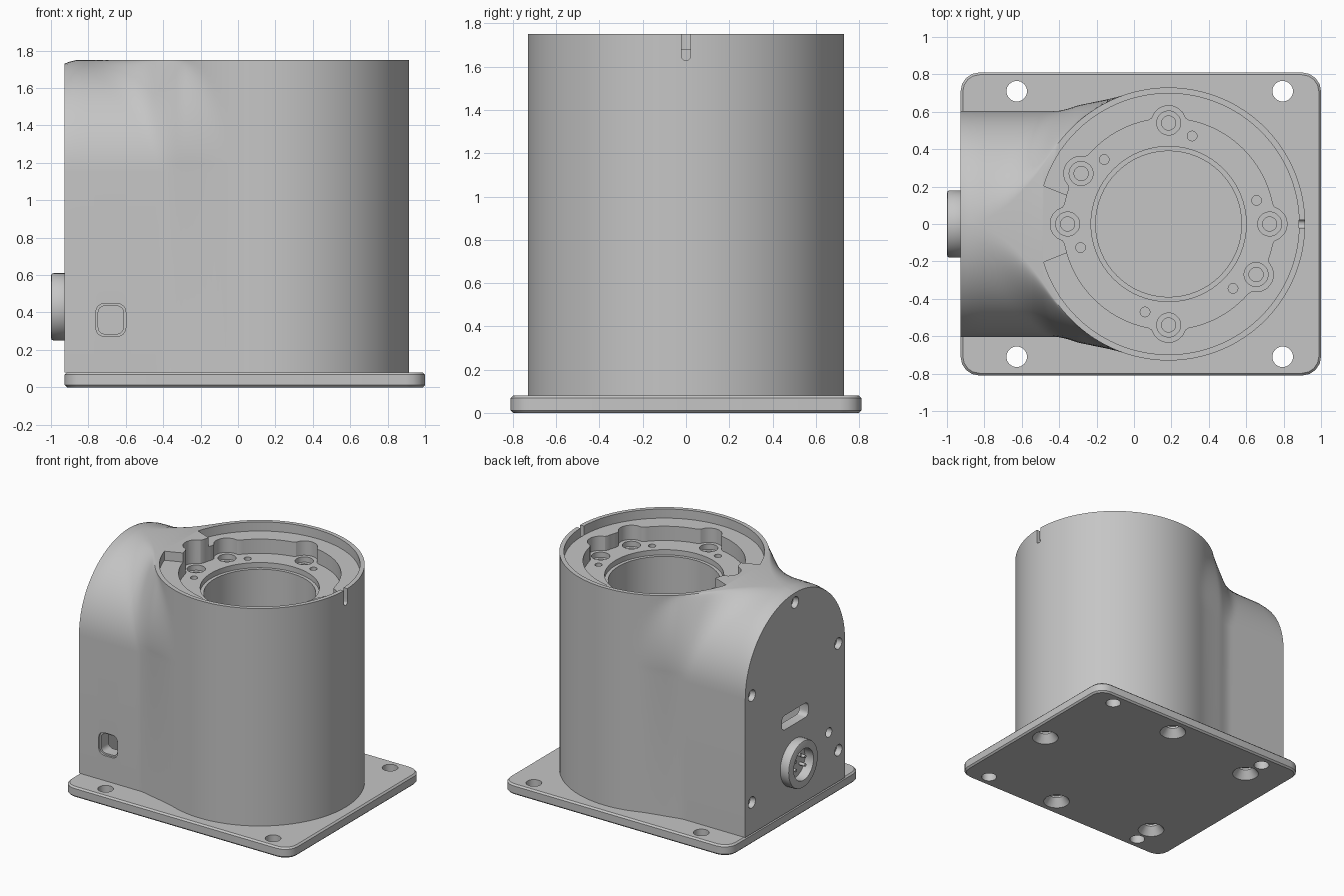
import bpy, bmesh, math
from mathutils import Matrix, Vector

if "Cube" in bpy.data.objects:
    bpy.data.objects.remove(bpy.data.objects["Cube"], do_unlink=True)

grey = bpy.data.materials.new("satin grey")
grey.use_nodes = True
tone = (0.56, 0.56, 0.56, 1)
grey.diffuse_color = tone
grey.node_tree.nodes["Principled BSDF"].inputs["Base Color"].default_value = tone

CX, R, TOP, BASE = 0.185, 0.73, 1.75, 0.08   # tower axis, radius, top and foot
ARCH, END = 0.605, -0.927                    # side housing half width and end face
AXES = {"X": Matrix.Rotation(math.pi / 2, 4, "Y"),
        "Y": Matrix.Rotation(-math.pi / 2, 4, "X"),
        "Z": Matrix.Identity(4)}


def make(name, bm):
    bmesh.ops.recalc_face_normals(bm, faces=bm.faces)
    mesh = bpy.data.meshes.new(name)
    bm.to_mesh(mesh)
    bm.free()
    obj = bpy.data.objects.new(name, mesh)
    bpy.context.collection.objects.link(obj)
    mesh.materials.append(grey)
    return obj


def cyl(name, loc, r, depth, axis="Z", r2=None, seg=32):
    bm = bmesh.new()
    bmesh.ops.create_cone(bm, cap_ends=True, segments=seg, radius1=r,
                          radius2=r if r2 is None else r2, depth=depth,
                          matrix=Matrix.Translation(loc) @ AXES[axis])
    return make(name, bm)


def box(name, loc, size, axis="Z", radius=0.0, seg=4, chamfer=0.0):
    """Box whose edges along one axis are rounded, with optional chamfered rims."""
    bm = bmesh.new()
    bmesh.ops.create_cube(bm, size=1, matrix=Matrix.Translation(loc) @ Matrix.Diagonal((*size, 1)))
    i = "XYZ".index(axis)
    along = [e for e in bm.edges if abs((e.verts[0].co - e.verts[1].co)[i]) > 1e-4]
    if radius:
        bmesh.ops.bevel(bm, geom=along, offset=radius, segments=seg, profile=0.5, affect="EDGES")
    if chamfer:
        rim = [e for e in bm.edges if abs((e.verts[0].co - e.verts[1].co)[i]) < 1e-5]
        bmesh.ops.bevel(bm, geom=rim, offset=chamfer, segments=1, affect="EDGES")
    return make(name, bm)


def polar_prism(name, radius_at, z0, z1, steps=180):
    """Vertical prism around the tower axis with a radius given by angle."""
    bm = bmesh.new()
    ring = []
    for i in range(steps):
        a = math.tau * (i + 0.5) / steps
        r = radius_at(a)
        ring.append(bm.verts.new((CX + r * math.cos(a), r * math.sin(a), z0)))
    face = bm.faces.new(ring)
    ext = bmesh.ops.extrude_face_region(bm, geom=[face])
    moved = [v for v in ext["geom"] if isinstance(v, bmesh.types.BMVert)]
    bmesh.ops.translate(bm, verts=moved, vec=(0, 0, z1 - z0))
    return make(name, bm)


def cut(obj, *cutters):
    for c in cutters:
        mod = obj.modifiers.new("cut", "BOOLEAN")
        mod.operation, mod.solver, mod.object = "DIFFERENCE", "EXACT", c
        bpy.context.view_layer.objects.active = obj
        bpy.ops.object.modifier_apply(modifier=mod.name)
        bpy.data.objects.remove(c, do_unlink=True)


def smooth(obj, angle=32):
    bpy.ops.object.select_all(action="DESELECT")
    obj.select_set(True)
    bpy.context.view_layer.objects.active = obj
    bpy.ops.object.shade_smooth_by_angle(angle=math.radians(angle))


def on_ring(degrees, r, z):
    a = math.radians(degrees)
    return Vector((CX + r * math.cos(a), r * math.sin(a), z))


# Housing: round tower blended into an arched side box, lofted along x
TANGENT = 0.35                                # tower half width where its tangent takes over
REACH = math.sqrt(R * R - TANGENT * TANGENT)


def half_width(x, arch, k):
    d = CX - x
    if d < REACH:
        c = math.sqrt(max(R * R - d * d, 0))
    else:
        c = TANGENT - (d - REACH) * REACH / TANGENT
    if d <= 0:
        return c
    k *= min(1, max(0.001, (0.1 - x) / 0.4))
    h = max(k - abs(arch - c), 0)
    return max(arch, c) + h * h / (4 * k)


stations = [END, END + 0.02, END + 0.06, -0.82, -0.77, -0.72, -0.68, -0.64, -0.6, -0.57]
stations += [CX - R * math.cos(math.pi * i / 64) for i in range(65)]
bm = bmesh.new()
rings = []
for x in stations:
    drop = 0.02 * max(0, 1 - (x - END) / 0.08) ** 2
    half = [(half_width(x, ARCH, 0.19), BASE)]
    for i in range(19):
        t = math.pi / 2 * i / 18
        s = math.sin(t)
        w = half_width(x, ARCH * max(0, math.cos(t)), 0.19 + 0.31 * s)
        half.append((w, TOP - ARCH + (ARCH - drop) * s))
    loop = [(w, z) for w, z in half] + [(-w, z) for w, z in reversed(half)]
    rings.append([bm.verts.new((x, y, z)) for y, z in loop])
n = len(rings[0])
for a, b in zip(rings, rings[1:]):
    for i in range(n):
        j = (i + 1) % n
        bm.faces.new((a[i], a[j], b[j], b[i]))
bm.faces.new(rings[0])
bmesh.ops.remove_doubles(bm, verts=bm.verts, dist=1e-4)
housing = make("housing", bm)

# Side chamber and the deep bore through the mounting flange
LEDGE, FLOOR = TOP - 0.07, TOP - 0.18
cut(housing,
    box("side_chamber", (-0.6, 0, 0.55), (0.5, 1.0, 1.1)),
    cyl("bore", (CX, 0, 1.0), 0.39, 2.0, seg=64),
    cyl("bore_step", (CX, 0, FLOOR), 0.415, 0.08, seg=64))

# Top recess: rim ledge stopped by a tongue, then a scalloped pocket
screw_angles = (0, 90, 150, 180, 270, 330)


def scallop(a):
    r = 0.565
    for deg in screw_angles:
        d = a - math.radians(deg)
        q = 0.093 ** 2 - (0.54 * math.sin(d)) ** 2
        if q > 0 and math.cos(d) > 0:
            r = max(r, 0.54 * math.cos(d) + math.sqrt(q))
    return r


def ledge(a):
    return 0.698 if abs(a - math.pi) > math.radians(16) else 0.5


cut(housing,
    polar_prism("ledge", ledge, LEDGE, TOP + 0.1),
    polar_prism("pocket", scallop, FLOOR, TOP + 0.1))
for deg in screw_angles:
    cut(housing,
        cyl("counterbore", on_ring(deg, 0.54, FLOOR), 0.064, 0.08),
        cyl("screw_hole", on_ring(deg, 0.54, FLOOR), 0.038, 0.2))
for deg in range(15, 360, 60):
    cut(housing, cyl("pin_hole", on_ring(deg, 0.487, FLOOR), 0.026, 0.12, seg=20))

# Key slot in the rim and the rounded window in the front wall
cut(housing,
    box("key_slot", (0.905, 0, TOP), (0.045, 0.042, 0.24), axis="X", radius=0.018),
    box("window_lip", (-0.68, -0.605, 0.36), (0.16, 0.03, 0.175), axis="Y", radius=0.045),
    box("window", (-0.68, -0.56, 0.36), (0.135, 0.2, 0.15), axis="Y", radius=0.035))

# End face: screw holes, slot and indicator hole
for y, z in ((0, 1.655), (0.525, 1.14), (-0.525, 1.14), (0.525, 0.32), (-0.525, 0.32)):
    cut(housing, cyl("end_hole", (END, y, z), 0.052, 0.08, axis="X", r2=0.035, seg=24))
cut(housing,
    box("end_slot", (END, 0, 0.78), (0.3, 0.32, 0.11), axis="X", radius=0.035),
    cyl("indicator_hole", (END, -0.41, 0.5), 0.036, 0.1, axis="X", seg=24))
smooth(housing)

# Round connector with pins
connector = cyl("connector", (-0.95, 0, 0.43), 0.18, 0.1, axis="X", seg=48)
bevel = connector.modifiers.new("edge", "BEVEL")
bevel.width, bevel.segments, bevel.limit_method = 0.014, 2, "ANGLE"
bpy.context.view_layer.objects.active = connector
bpy.ops.object.modifier_apply(modifier=bevel.name)
cut(connector, cyl("socket", (-0.98, 0, 0.43), 0.12, 0.12, axis="X", seg=40))
smooth(connector)
for i in range(5):
    a = math.radians(-30 + 60 * i)
    pin = cyl(f"connector_pin_{i + 1}", (-0.945, 0.065 * math.cos(a), 0.43 + 0.065 * math.sin(a)),
              0.012, 0.06, axis="X", seg=12)
    smooth(pin)

# Base plate with corner holes and countersinks underneath
plate = box("base_plate", ((1 + END) / 2, 0, BASE / 2), (1 - END, 1.62, BASE),
            radius=0.1, seg=4, chamfer=0.012)
for x in (-0.627, 0.795):
    for y in (-0.71, 0.71):
        cut(plate, cyl("corner_hole", (x, y, 0), 0.055, 0.4))
for x, y in ((0.85, 0), (CX, 0.665), (CX, -0.665), (-0.617, 0.54), (-0.617, -0.54)):
    cut(plate, cyl("countersink", (x, y, 0.02), 0.11, 0.08, r2=0.05),
        cyl("plate_hole", (x, y, 0.03), 0.05, 0.09))
smooth(plate)
